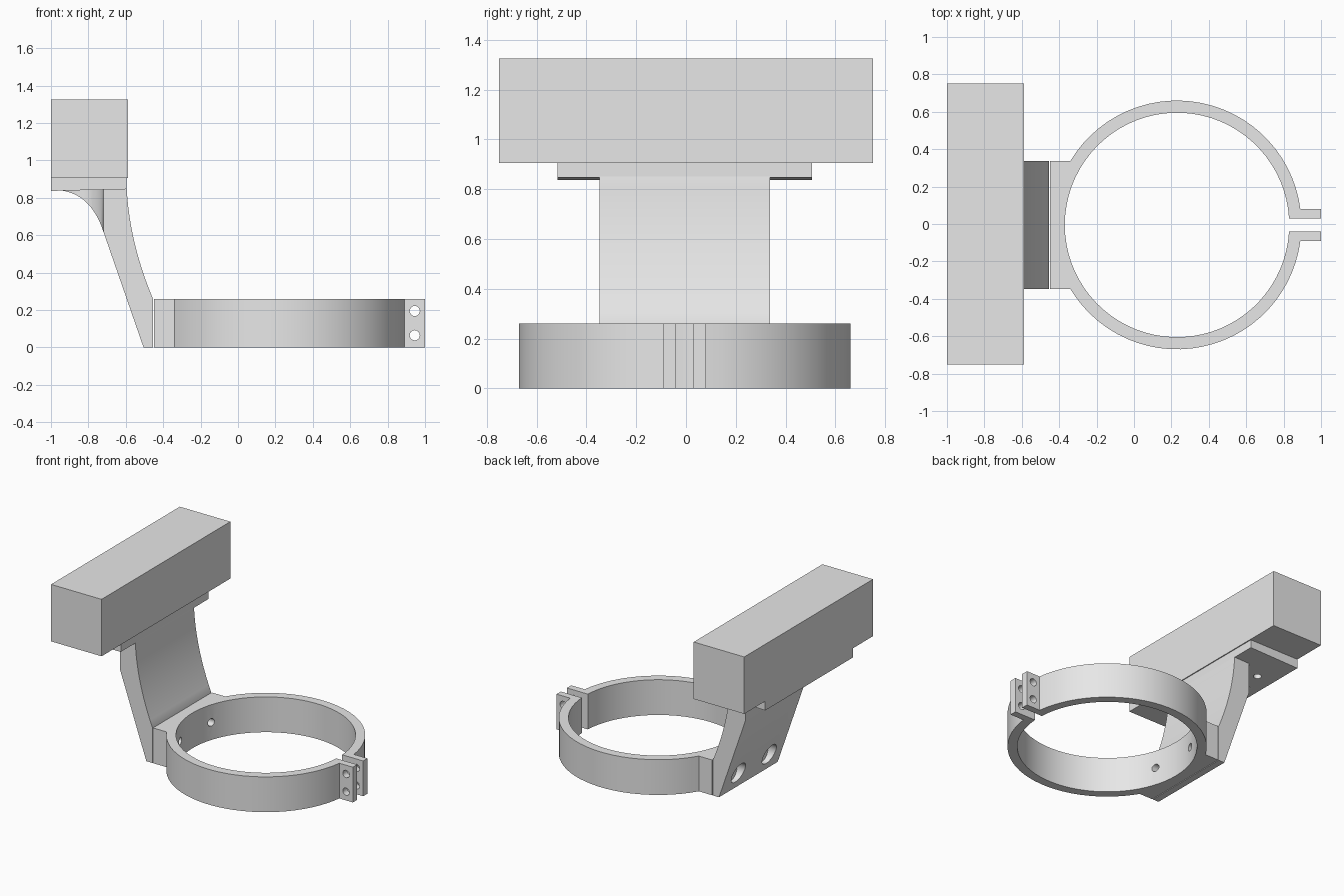
import bpy, bmesh, math
from mathutils import Matrix, Vector

cube = bpy.data.objects.get("Cube")
if cube:
    bpy.data.objects.remove(cube, do_unlink=True)

YC = -0.005          # centre line of clamp and arm
RING_X = 0.23        # clamp ring centre
R_OUT, R_IN = 0.665, 0.6
RING_H = 0.26
HALF = 0.342         # half width of arm and pad

grey = bpy.data.materials.new("plain grey")
grey.use_nodes = True
colour = (0.8, 0.8, 0.8, 1)
grey.diffuse_color = colour
grey.node_tree.nodes["Principled BSDF"].inputs["Base Color"].default_value = colour


def finish(bm, name):
    bmesh.ops.recalc_face_normals(bm, faces=bm.faces)
    mesh = bpy.data.meshes.new(name)
    bm.to_mesh(mesh)
    bm.free()
    mesh.materials.append(grey)
    obj = bpy.data.objects.new(name, mesh)
    bpy.context.collection.objects.link(obj)
    return obj


def prism(name, points, sweep):
    """Extrude a closed outline along a vector."""
    bm = bmesh.new()
    face = bm.faces.new([bm.verts.new(p) for p in points])
    moved = bmesh.ops.extrude_face_region(bm, geom=[face])["geom"]
    bmesh.ops.translate(bm, vec=sweep,
                        verts=[v for v in moved if isinstance(v, bmesh.types.BMVert)])
    return finish(bm, name)


def side_prism(name, outline, y0, y1):
    return prism(name, [(x, y0, z) for x, z in outline], (0, y1 - y0, 0))


def box(name, x0, x1, y0, y1, z0, z1):
    return side_prism(name, [(x0, z0), (x1, z0), (x1, z1), (x0, z1)], y0, y1)


def rod(start, end, radius, sides=32):
    """Round cutter between two points."""
    a, b = Vector(start), Vector(end)
    bm = bmesh.new()
    turn = (b - a).to_track_quat("Z", "Y").to_matrix().to_4x4()
    bmesh.ops.create_cone(bm, cap_ends=True, segments=sides, radius1=radius, radius2=radius,
                          depth=(b - a).length,
                          matrix=Matrix.Translation((a + b) / 2) @ turn)
    return finish(bm, "cutter")


def cut(obj, cutters):
    for tool in cutters:
        tool.hide_render = True
        mod = obj.modifiers.new("cut", "BOOLEAN")
        mod.operation, mod.solver, mod.object = "DIFFERENCE", "EXACT", tool
        bpy.context.view_layer.objects.active = obj
        bpy.ops.object.modifier_apply(modifier=mod.name)
        bpy.data.objects.remove(tool, do_unlink=True)


def smooth(obj):
    bpy.ops.object.select_all(action="DESELECT")
    obj.select_set(True)
    bpy.context.view_layer.objects.active = obj
    bpy.ops.object.shade_smooth_by_angle(angle=math.radians(25))


def arc(radius, a0, a1, steps):
    return [(RING_X + radius * math.cos(a0 + (a1 - a0) * i / steps),
             radius * math.sin(a0 + (a1 - a0) * i / steps)) for i in range(steps + 1)]


def bezier(p0, p1, p2, steps=12):
    p0, p1, p2 = Vector(p0), Vector(p1), Vector(p2)
    return [tuple(p0 * (1 - t) ** 2 + p1 * 2 * t * (1 - t) + p2 * t * t)
            for t in (i / steps for i in range(steps + 1))]


# Split clamp ring with flat pad and two clamp tabs
TAB_IN, TAB_OUT = 0.035, 0.085
half = [(1, TAB_IN), (1, TAB_OUT)]
half += arc(R_OUT, math.asin(TAB_OUT / R_OUT), math.pi - math.asin(HALF / R_OUT), 28)
half += [(-0.45, HALF)]
gap = math.asin(TAB_IN / R_IN)
outline = half + [(x, -y) for x, y in reversed(half)]
outline += arc(R_IN, 2 * math.pi - gap, gap, 72)
ring = prism("clamp_ring", [(x, y + YC, 0) for x, y in outline], (0, 0, RING_H))
cut(ring, [rod((0.945, -0.3, z), (0.945, 0.3, z), 0.027, 24) for z in (0.065, 0.195)])
cut(ring, [rod((-0.6, YC + s * 0.18, 0.13), (-0.1, YC + s * 0.18, 0.13), 0.027, 24)
           for s in (1, -1)])
smooth(ring)

# Curved support arm with a flared top
front_edge = bezier((-0.455, RING_H), (-0.58, 0.56), (-0.595, 0.85))
back_edge = bezier((-0.975, 0.842), (-0.79, 0.835), (-0.72, 0.62))
profile = [(-0.505, 0), (-0.455, 0)] + front_edge + [(-0.6, 0.87), (-0.975, 0.87)] + back_edge
arm = side_prism("support_arm", profile, YC - HALF, YC + HALF)

# Screw recesses in the arm, and clearance around the plate screws
for s in (1, -1):
    y = YC + s * 0.18
    cut(arm, [rod((-0.8, y, 0.13), (-0.487, y, 0.13), 0.075),
              rod((-0.6, y, 0.13), (-0.4, y, 0.13), 0.027, 24)])
    y = YC + s * 0.25
    y0, y1 = sorted((y, y + s * 0.3))
    cut(arm, [rod((-0.87, y, 0.4), (-0.87, y, 1), 0.15, 48),
              box("cutter", -1.1, -0.72, y0, y1, 0.4, 1)])
smooth(arm)

# Mounting plate with screw holes
plate = side_prism("mounting_plate",
                   [(-1, 0.837), (-0.595, 0.846), (-0.595, 0.905), (-1, 0.905)],
                   YC - 0.51, YC + 0.51)
cut(plate, [rod((-0.87, YC + s * 0.25, 0.7), (-0.87, YC + s * 0.25, 1), 0.027, 24)
            for s in (1, -1)])
smooth(plate)

# Long block on top
box("top_block", -1, -0.588, -0.75, 0.75, 0.905, 1.325)
